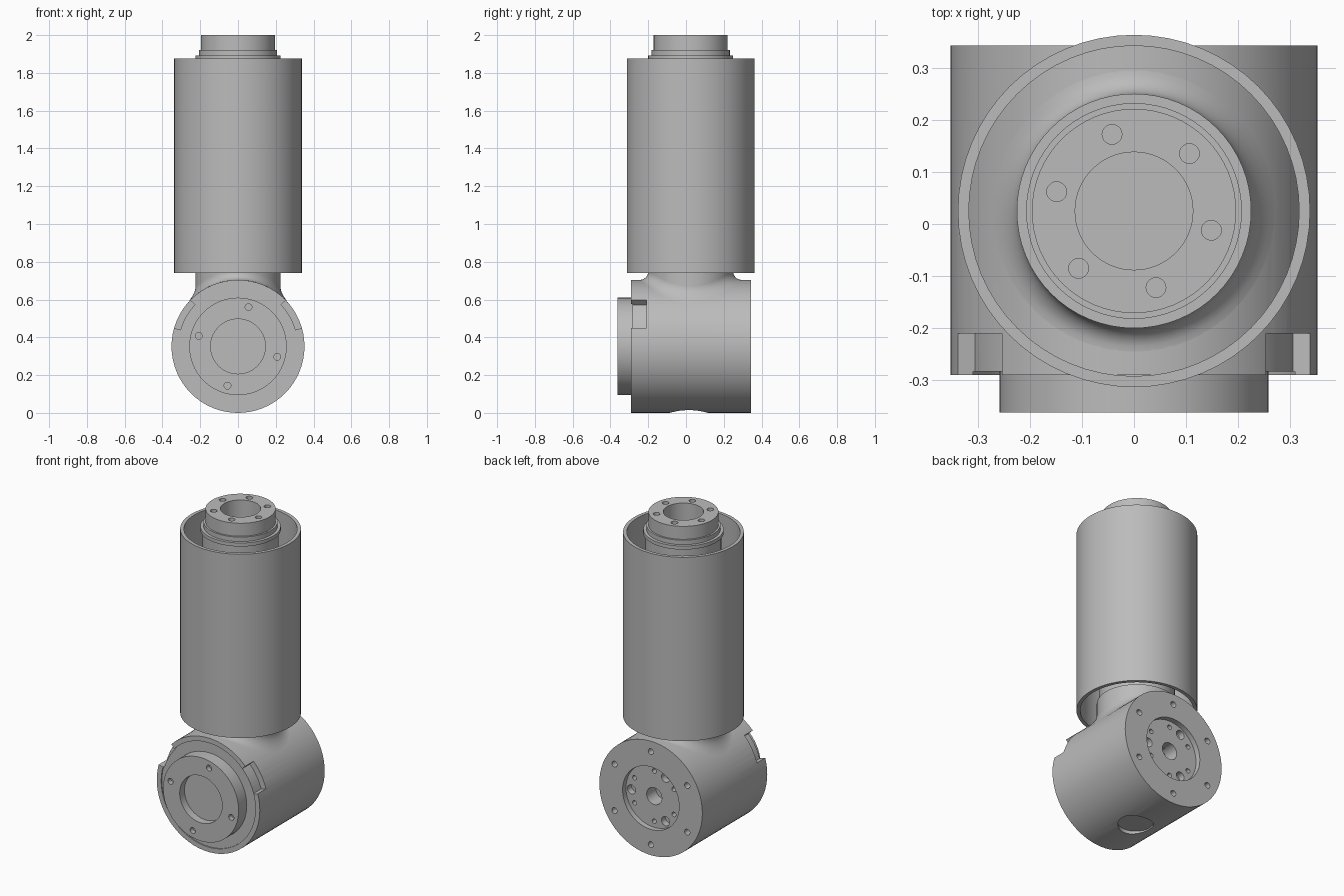
import bpy, bmesh
from math import sin, cos, pi, radians, sqrt
from mathutils import Matrix, Vector

cube = bpy.data.objects.get("Cube")
if cube:
    bpy.data.objects.remove(cube, do_unlink=True)

grey = bpy.data.materials.new("satin_grey")
grey.use_nodes = True
colour = (0.5, 0.5, 0.5, 1)
grey.diffuse_color = colour
grey.node_tree.nodes["Principled BSDF"].inputs["Base Color"].default_value = colour

SEG = 64
AXIS_Z = 0.352      # height of the horizontal joint axis
BODY_R = 0.352
COLUMN_Y = 0.025    # the upright column sits slightly behind centre
NECK_R = 0.225
TO_Y = Matrix.Translation((0, 0, AXIS_Z)) @ Matrix.Rotation(-pi / 2, 4, 'X')
COLUMN = Matrix.Translation((0, COLUMN_Y, 0))


def make_object(name, bm):
    bmesh.ops.remove_doubles(bm, verts=bm.verts, dist=1e-5)
    bmesh.ops.recalc_face_normals(bm, faces=bm.faces)
    mesh = bpy.data.meshes.new(name)
    bm.to_mesh(mesh)
    bm.free()
    mesh.materials.append(grey)
    obj = bpy.data.objects.new(name, mesh)
    bpy.context.collection.objects.link(obj)
    return obj


def lathe(name, profile, matrix, closed=False):
    """Turn a (radius, height) profile around the local z axis."""
    bm = bmesh.new()
    verts = [bm.verts.new((r, 0, h)) for r, h in profile]
    ends = verts + verts[:1] if closed else verts
    edges = [bm.edges.new(pair) for pair in zip(ends, ends[1:])]
    bmesh.ops.spin(bm, geom=verts + edges, cent=(0, 0, 0), axis=(0, 0, 1),
                   angle=2 * pi, steps=SEG, use_merge=True)
    bmesh.ops.transform(bm, matrix=matrix, verts=bm.verts)
    return make_object(name, bm)


def drill(bm, location, radius, depth, along_y=True, segments=20):
    """Add a drill cylinder reaching depth to both sides of location."""
    turn = Matrix.Rotation(pi / 2, 4, 'X') if along_y else Matrix()
    bmesh.ops.create_cone(bm, cap_ends=True, segments=segments, radius1=radius,
                          radius2=radius, depth=2 * depth,
                          matrix=Matrix.Translation(location) @ turn)


def drill_ring(bm, count, start, ring, y, radius, depth):
    for i in range(count):
        a = radians(start) + 2 * pi * i / count
        drill(bm, (ring * cos(a), y, AXIS_Z + ring * sin(a)), radius, depth)


def rim_notch(bm, start, end):
    """Add a curved block that cuts a slot in the front rim."""
    rings = []
    for i in range(9):
        a = radians(start + (end - start) * i / 8)
        rings.append([bm.verts.new((r * cos(a), y, AXIS_Z + r * sin(a)))
                      for r, y in ((0.317, -0.33), (0.4, -0.33), (0.4, -0.21), (0.317, -0.21))])
    for a, b in zip(rings, rings[1:]):
        for k in range(4):
            n = (k + 1) % 4
            bm.faces.new((a[k], a[n], b[n], b[k]))
    bm.faces.new(rings[0])
    bm.faces.new(rings[-1])


def cut(obj, bm):
    """Subtract the cutter shape from the object and keep the result."""
    cutter = make_object(obj.name + "_cutter", bm)
    cutter.hide_render = True
    mod = obj.modifiers.new("cut", 'BOOLEAN')
    mod.operation, mod.solver, mod.object = 'DIFFERENCE', 'EXACT', cutter
    graph = bpy.context.evaluated_depsgraph_get()
    result = bpy.data.meshes.new_from_object(obj.evaluated_get(graph))
    obj.modifiers.clear()
    obj.data = result
    bpy.data.objects.remove(cutter, do_unlink=True)


# Horizontal joint housing with front cap, recessed cap centre and rear socket
housing = lathe("joint_housing", [
    (0, -0.315), (0.145, -0.315), (0.145, -0.362), (0.258, -0.362), (0.258, -0.283),
    (0.322, -0.283), (0.322, -0.29), (BODY_R, -0.29), (BODY_R, 0.343), (0.193, 0.343),
    (0.193, 0.31), (0.052, 0.31), (0.052, 0.22), (0, 0.22)], TO_Y)
bm = bmesh.new()
drill_ring(bm, 4, 75, 0.215, -0.362, 0.018, 0.03)   # cap screws
drill_ring(bm, 6, 30, 0.287, 0.343, 0.018, 0.04)    # rear flange screws
drill_ring(bm, 6, 30, 0.155, 0.31, 0.014, 0.04)     # socket screws
drill_ring(bm, 3, 0, 0.155, 0.31, 0.028, 0.04)      # socket pin holes
drill(bm, (0, 0.015, -0.04), 0.1, 0.062, along_y=False, segments=40)  # underside pocket
rim_notch(bm, 16, 44)
rim_notch(bm, 136, 164)
cut(housing, bm)

# Column inside the sleeve, stepped at the top, with a central bore
column = lathe("inner_column", [
    (0, 0.4), (NECK_R, 0.4), (NECK_R, 0.78), (0.212, 0.78), (0.212, 1.87), (0.225, 1.87),
    (0.225, 1.892), (0.207, 1.892), (0.207, 1.92), (0.196, 1.92), (0.196, 2.0),
    (0.113, 2.0), (0.113, 1.88), (0, 1.88)], COLUMN)
bm = bmesh.new()
for i in range(6):
    a = radians(46 + 60 * i)
    drill(bm, (0.153 * cos(a), COLUMN_Y + 0.153 * sin(a), 2.0), 0.019, 0.05, along_y=False)
cut(column, bm)

# Filleted saddle where the column meets the round housing
FILLET, STEPS = 0.045, 8
bm = bmesh.new()
rings = []
for i in range(STEPS + 1):
    t = i / STEPS
    t = t * t
    r = NECK_R + FILLET * t
    lift = FILLET * (1 - sqrt(1 - (1 - t) ** 2))
    ring = []
    for j in range(SEG):
        a = 2 * pi * j / SEG
        x = r * cos(a)
        z = AXIS_Z + sqrt(BODY_R ** 2 - x * x) + lift
        ring.append(bm.verts.new((x, COLUMN_Y + r * sin(a), z)))
    rings.append(ring)
for a, b in zip(rings, rings[1:]):
    for j in range(SEG):
        n = (j + 1) % SEG
        bm.faces.new((a[j], b[j], b[n], a[n]))
saddle = make_object("neck_saddle", bm)
if sum(p.normal.z for p in saddle.data.polygons) < 0:
    saddle.data.flip_normals()

# Open outer sleeve
sleeve = lathe("outer_sleeve", [(0.338, 0.74), (0.338, 1.875), (0.317, 1.875), (0.317, 0.74)],
               COLUMN, closed=True)

# Smooth the round walls, keep machined edges crisp
bpy.ops.object.select_all(action='DESELECT')
for obj in (housing, column, saddle, sleeve):
    obj.select_set(True)
bpy.context.view_layer.objects.active = housing
bpy.ops.object.shade_smooth_by_angle(angle=radians(30))
